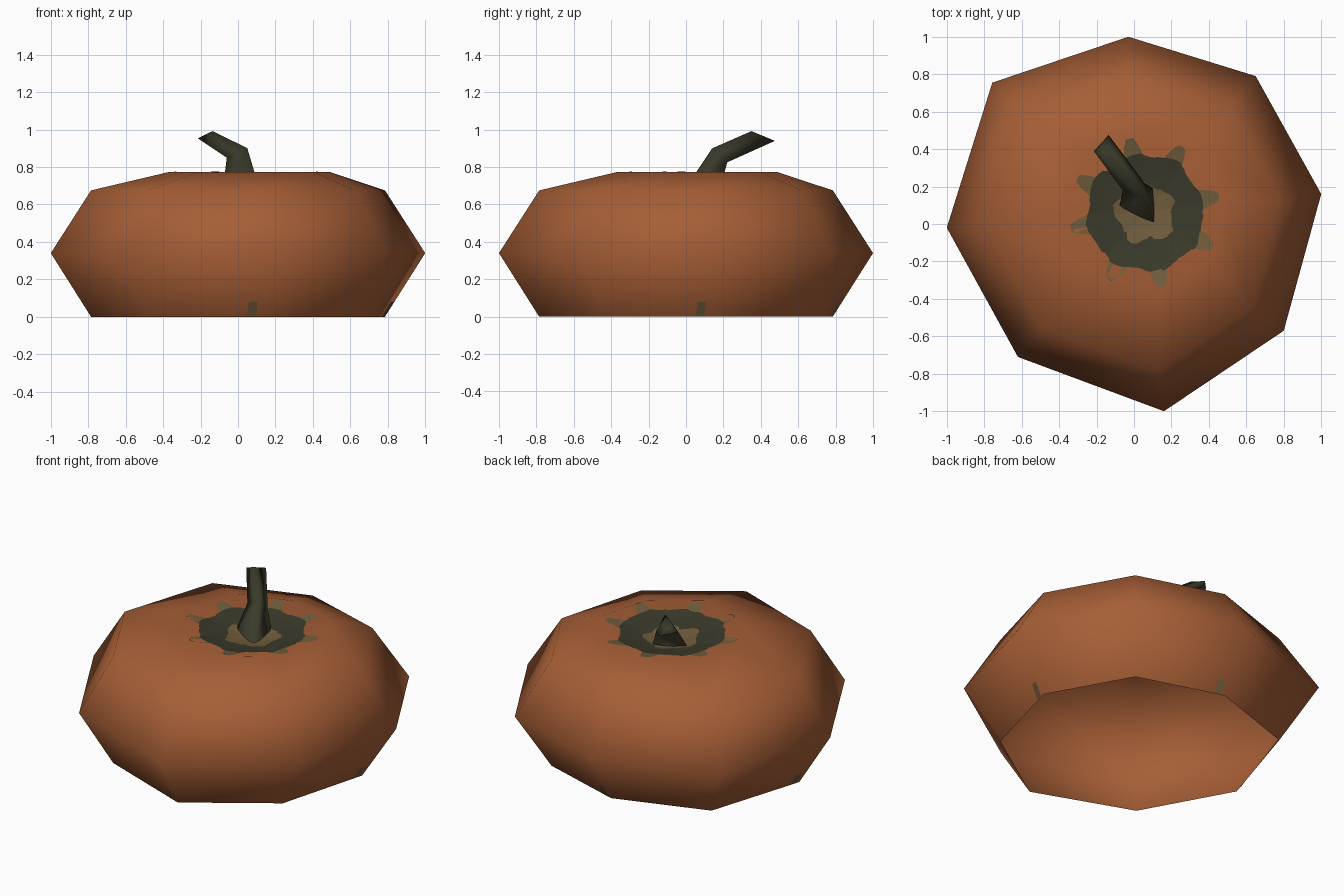
import bpy, bmesh, math, random
from mathutils import Vector

if "Cube" in bpy.data.objects:
    bpy.data.objects.remove(bpy.data.objects["Cube"])

random.seed(4)


def material(name, rgb):
    m = bpy.data.materials.new(name)
    m.diffuse_color = (*rgb, 1)
    m.use_nodes = True
    m.node_tree.nodes["Principled BSDF"].inputs["Base Color"].default_value = m.diffuse_color
    return m


ORANGE = material("burnt_orange", (0.38, 0.112, 0.037))
GREEN = material("dark_green", (0.042, 0.042, 0.024))
TAN = material("dry_tan", (0.165, 0.11, 0.046))


def build(name, verts, faces, mat):
    mesh = bpy.data.meshes.new(name)
    bm = bmesh.new()
    vs = [bm.verts.new(v) for v in verts]
    for f in faces:
        bm.faces.new([vs[i] for i in f]).smooth = True
    bm.normal_update()
    bm.to_mesh(mesh)
    bm.free()
    mesh.materials.append(mat)
    ob = bpy.data.objects.new(name, mesh)
    bpy.context.collection.objects.link(ob)
    return ob


def loft(name, rings, mat, apex=None):
    """Skin equal-sized counter-clockwise rings; open below, capped or pointed on top."""
    n = len(rings[0])
    verts = [v for r in rings for v in r]
    faces = [(k * n + i, k * n + (i + 1) % n, (k + 1) * n + (i + 1) % n, (k + 1) * n + i)
             for k in range(len(rings) - 1) for i in range(n)]
    top = (len(rings) - 1) * n
    if apex is None:
        faces.append(tuple(range(top, top + n)))
    else:
        verts.append(apex)
        faces += [(top + i, top + (i + 1) % n, top + n) for i in range(n)]
    return build(name, verts, faces, mat)


# Body: hollow shell, one slightly irregular octagon scaled per level, dipped top
outline = [(1.0, 0.16), (0.65, 0.79), (-0.03, 1.0), (-0.757, 0.755),
           (-1.0, -0.02), (-0.62, -0.71), (0.16, -1.0), (0.80, -0.57)]
CX = CY = 0.06
RIM, DIP = 0.773, 0.685


def level(scale, z, dx=0.0, dy=0.0):
    return [Vector((x * scale + dx, y * scale + dy, z)) for x, y in outline]


low, mid = level(0.785, 0), level(1, 0.34)
rim = level(0.43, RIM, CX, CY)
loft("pumpkin_body", [low, mid, level(0.785, 0.675), rim], ORANGE, apex=(CX, CY, DIP))


# Height of the dipped top at a point measured from its centre
def dip_height(x, y):
    t = 0
    for i in range(8):
        a, b = rim[i - 1], rim[i]
        nx, ny = b.y - a.y, a.x - b.x
        t = max(t, (x * nx + y * ny) / ((a.x - CX) * nx + (a.y - CY) * ny))
    return DIP + (RIM - DIP) * min(t, 1)


# Painted patch around the stem: thin stacked plates following the dip
def plate(name, lift, mat, radius, count=120):
    verts = []
    for i in range(count):
        a = 2 * math.pi * i / count
        x, y = radius(a) * math.cos(a), radius(a) * math.sin(a)
        verts.append((CX + x, CY + y, dip_height(x, y) + lift))
    verts.append((CX, CY, DIP + lift))
    build(name, verts, [(i, (i + 1) % count, count) for i in range(count)], mat)


lobes = [math.radians(d) for d in (13, 61, 102, 153, 192, 242, 283, 333)]


def lobe_radius(a):
    d = min(abs((a - b + math.pi) % (2 * math.pi) - math.pi) for b in lobes)
    return 0.30 + 0.105 * min(1, 1.5 * max(0.0, 1 - d / 0.18))


jitter = [random.uniform(-0.009, 0.009) for _ in range(40)]


def wobble(a):
    return jitter[int(a / (2 * math.pi) * 40) % 40]


plate("leaf_tips", 0.002, TAN, lobe_radius)
plate("green_collar", 0.004, GREEN, lambda a: 0.31 + 0.01 * math.sin(8 * a) + wobble(a))
plate("stem_scar", 0.006, TAN, lambda a: 0.155 + 0.02 * math.sin(5 * a - 1) + wobble(a))

# Small specks beside the lower edge of every second corner
for j in (0, 2, 4, 6):
    a, b, c, d = low[j - 1], low[j], mid[j], mid[j - 1]
    n = (b - a).cross(d - a).normalized() * 0.002

    def on_facet(u, v):
        return a.lerp(b, u).lerp(d.lerp(c, u), v) + n

    build("edge_speck", [on_facet(0.87, 0.01), on_facet(0.955, 0.01),
                         on_facet(0.955, 0.24), on_facet(0.885, 0.23)],
          [(0, 1, 2, 3)], TAN)

# Stem: bent three-sided stalk (ridge, right, left corner per ring)
loft("stem", [
    [(0.112, 0.0, 0.69), (0.112, 0.185, 0.69), (-0.08, 0.08, 0.69)],
    [(0.05, 0.14, 0.90), (0.055, 0.22, 0.825), (-0.06, 0.18, 0.85)],
    [(-0.135, 0.35, 0.992), (-0.135, 0.475, 0.94), (-0.215, 0.39, 0.953)],
], GREEN)
